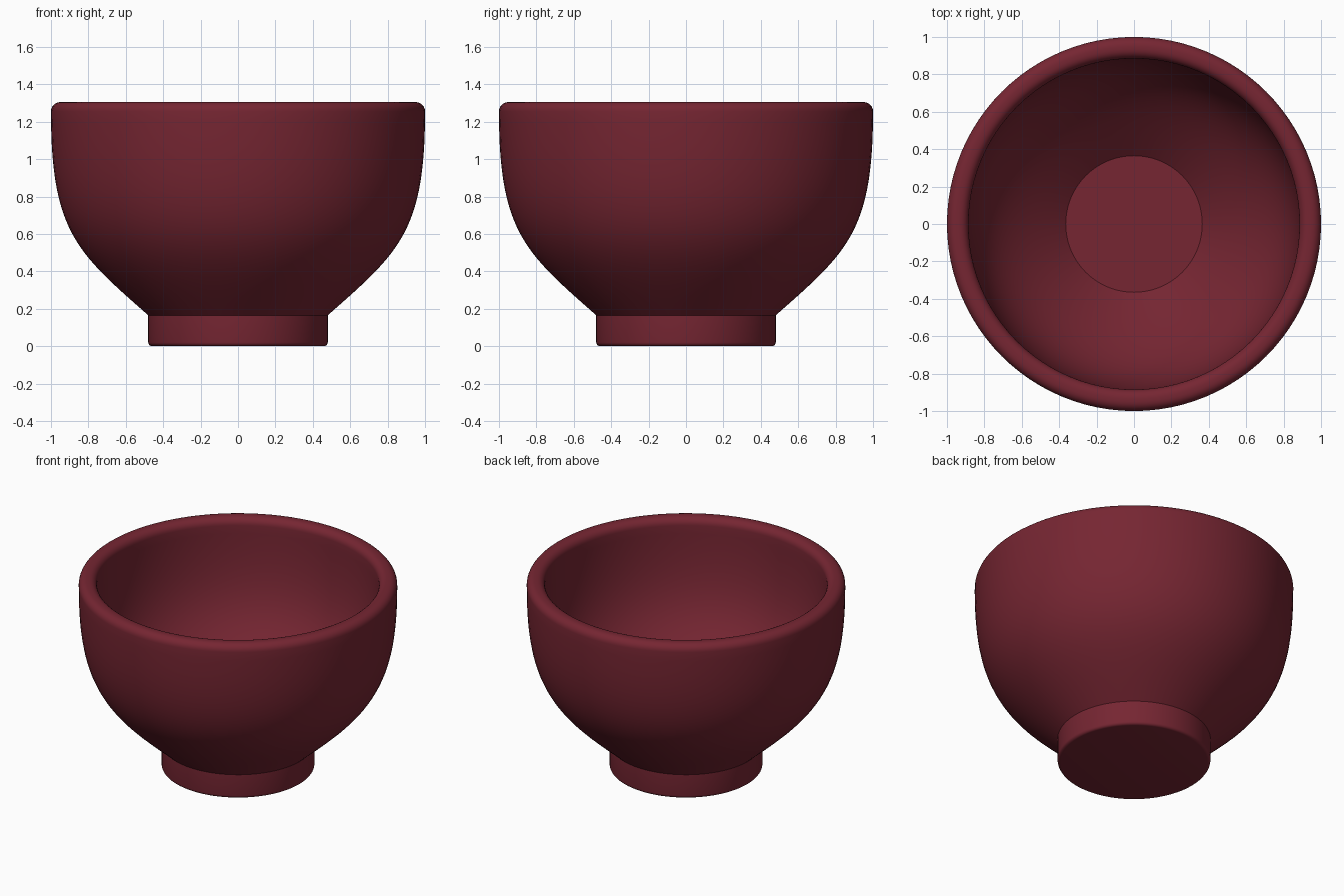
import bpy
import bmesh
import math
from mathutils import Vector
from mathutils.geometry import interpolate_bezier

default = bpy.data.objects.get("Cube")
if default:
    bpy.data.objects.remove(default)

# Dark red glaze
glaze = bpy.data.materials.new("dark red glaze")
glaze.use_nodes = True
colour = (0.18, 0.019, 0.032, 1)
glaze.diffuse_color = colour
glaze.node_tree.nodes["Principled BSDF"].inputs["Base Color"].default_value = colour


def curve(a, b, c, d, count):
    """Points along a Bezier curve in the (radius, height) plane."""
    return [tuple(p) for p in interpolate_bezier(Vector(a), Vector(b), Vector(c), Vector(d), count)]


def corner(cx, cz, radius, start, end, count=7):
    """Points along a rounded corner, angles in degrees."""
    angles = [math.radians(start + (end - start) * i / (count - 1)) for i in range(count)]
    return [(cx + radius * math.cos(a), cz + radius * math.sin(a)) for a in angles]


def lathe(name, profile, steps=96):
    """Spin a closed profile about z into a smooth solid."""
    bm = bmesh.new()
    verts = [bm.verts.new((r, 0, z)) for r, z in profile]
    edges = [bm.edges.new(pair) for pair in zip(verts, verts[1:])]
    bmesh.ops.spin(bm, geom=verts + edges, cent=(0, 0, 0), axis=(0, 0, 1),
                   angle=math.tau, steps=steps, use_duplicate=False)
    bmesh.ops.remove_doubles(bm, verts=bm.verts, dist=0.0005)
    bmesh.ops.recalc_face_normals(bm, faces=bm.faces)
    mesh = bpy.data.meshes.new(name)
    bm.to_mesh(mesh)
    bm.free()
    mesh.materials.append(glaze)
    obj = bpy.data.objects.new(name, mesh)
    bpy.context.collection.objects.link(obj)
    bpy.ops.object.select_all(action='DESELECT')
    obj.select_set(True)
    bpy.context.view_layer.objects.active = obj
    bpy.ops.object.shade_smooth_by_angle(angle=math.radians(28))
    return obj


# Foot: flat base, small rounded lower edge, straight side
foot = [(0, 0)] + corner(0.46, 0.02, 0.02, -90, 0, 5) + [(0.48, 0.165)]

# Outer wall flares from the foot, then rises to vertical
outer = curve((0.48, 0.165), (0.86, 0.50), (1, 0.61), (1, 1.255), 32)

# Rounded rim
rim = corner(0.95, 1.255, 0.05, 0, 90) + corner(0.935, 1.255, 0.05, 90, 180)

# Inner wall follows the outer one down to a flat floor
inner = curve((0.885, 1.255), (0.885, 0.67), (0.77, 0.58), (0.365, 0.23), 32) + [(0, 0.23)]

lathe("bowl", foot + outer + rim + inner)
